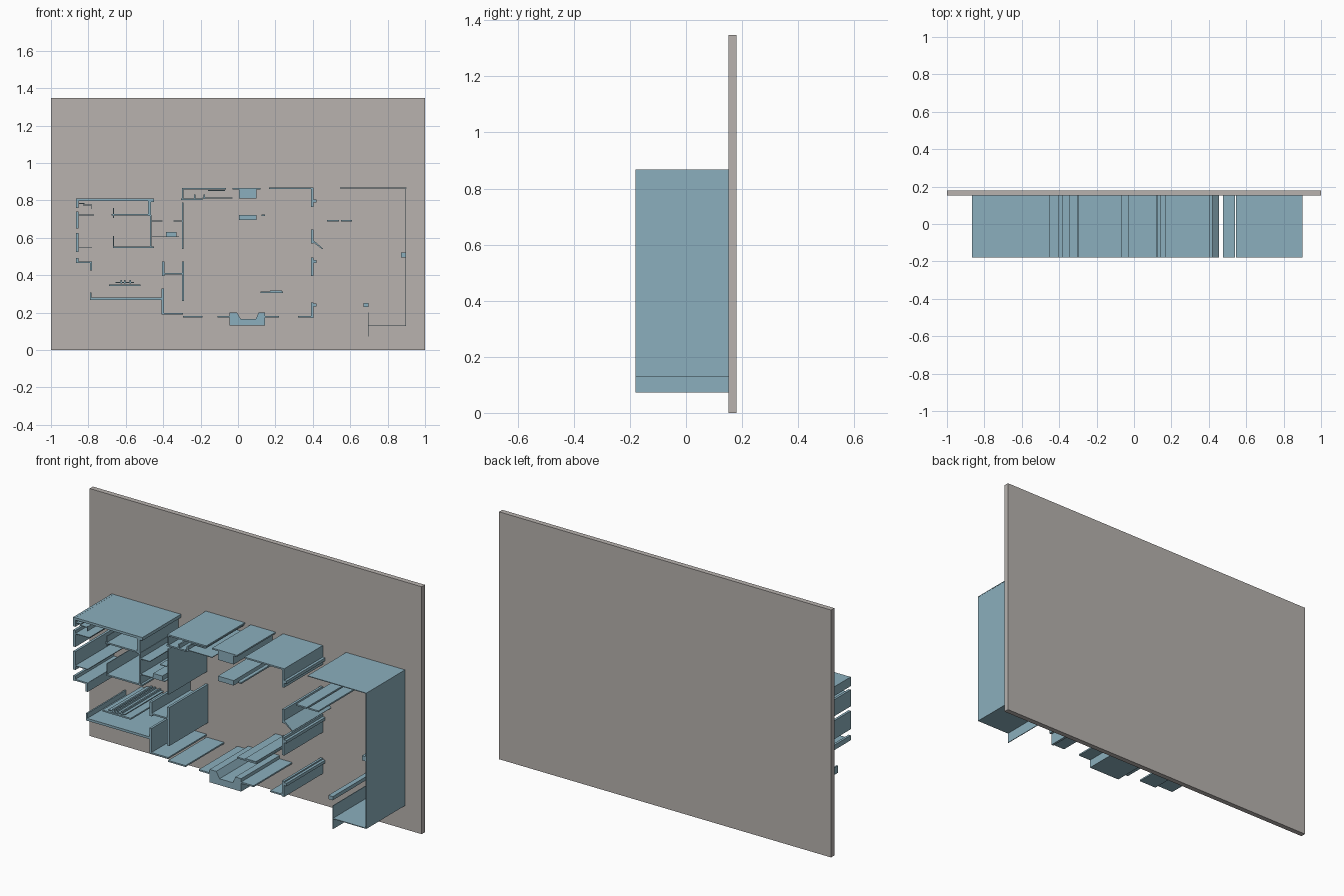
import bpy
import bmesh

cube = bpy.data.objects.get("Cube")
if cube:
    bpy.data.objects.remove(cube, do_unlink=True)

FRONT, BACK, BOARD_BACK = -0.18, 0.152, 0.18
THICK, MID, THIN = 0.013, 0.008, 0.004


def material(name, colour):
    mat = bpy.data.materials.new(name)
    mat.use_nodes = True
    mat.diffuse_color = (*colour, 1)
    mat.node_tree.nodes["Principled BSDF"].inputs["Base Color"].default_value = (*colour, 1)
    return mat


board_grey = material("warm_grey", (0.48, 0.45, 0.43))
wall_blue = material("dusty_blue", (0.26, 0.43, 0.51))


def prism(name, outline, near=FRONT, far=BACK, mat=wall_blue):
    """Extrude an x-z outline along y."""
    bm = bmesh.new()
    face = bm.faces.new([bm.verts.new((x, near, z)) for x, z in outline])
    result = bmesh.ops.extrude_face_region(bm, geom=[face])
    moved = [v for v in result["geom"] if isinstance(v, bmesh.types.BMVert)]
    bmesh.ops.translate(bm, verts=moved, vec=(0, far - near, 0))
    bmesh.ops.recalc_face_normals(bm, faces=bm.faces)
    mesh = bpy.data.meshes.new(name)
    bm.to_mesh(mesh)
    bm.free()
    mesh.materials.append(mat)
    obj = bpy.data.objects.new(name, mesh)
    bpy.context.collection.objects.link(obj)
    return obj


def block(name, left, right, low, high, **options):
    return prism(name, [(left, low), (right, low), (right, high), (left, high)], **options)


def across(name, left, right, height, thick=MID):
    return block(name, left, right, height - thick / 2, height + thick / 2)


def upright(name, x, low, high, thick=THICK):
    return block(name, x - thick / 2, x + thick / 2, low, high)


# Backing board
block("backing_board", -1, 1, 0, 1.347, near=BACK, far=BOARD_BACK, mat=board_grey)

# Left wing, outer walls
across("wing_top_wall", -.865, -.45, .803, THICK)
for low, high in ((.76, .81), (.65, .74), (.525, .625), (.465, .492)):
    upright("wing_outer_wall", -.86, low, high)
across("wing_lower_wall", -.865, -.78, .47)
upright("wing_lower_return", -.786, .425, .473)
across("wing_window_sill", -.83, -.785, .775, THIN)
upright("wing_window_jamb", -.782, .755, .78, THIN)
across("wing_window_ledge", -.85, -.82, .783, THIN)

# Left wing, partitions
across("upper_partition_stub", -.86, -.77, .722, THIN)
across("upper_partition", -.675, -.47, .722)
across("lower_partition_stub", -.86, -.78, .547, THIN)
across("lower_partition", -.665, -.45, .548)
upright("upper_door_jamb", -.665, .705, .76, THIN)
upright("lower_door_jamb", -.665, .545, .61, THIN)
upright("wing_inner_wall_top", -.473, .715, .805, .018)
upright("wing_inner_wall", -.466, .545, .722, MID)
across("wing_corner_cap", -.475, -.45, .796, MID)

# Porch and steps
across("porch_wall", -.79, -.4, .274, THICK)
upright("porch_end", -.786, .272, .307, MID)
across("lower_step", -.69, -.52, .347, MID)
across("upper_step", -.655, -.555, .361, THIN)
for x in (-.625, -.605, -.575):
    upright("step_post", x, .355, .373, MID)

# Hall
upright("hall_left_wall_upper", -.4, .395, .472)
upright("hall_left_wall_lower", -.402, .19, .328)
across("hall_cross_wall", -.4, -.295, .408)
upright("hall_right_wall", -.294, .262, .472)
across("hall_bottom_wall", -.405, -.295, .194)
across("hall_door_head_left", -.465, -.405, .69, THIN)
across("hall_door_head_right", -.345, -.295, .69, THIN)
across("hall_counter", -.46, -.315, .606, THIN)
block("hall_cupboard", -.385, -.33, .605, .632)
upright("hall_room_wall_lower", -.296, .54, .69, MID)
upright("hall_room_wall_middle", -.296, .69, .788, MID)
upright("hall_room_wall_upper", -.296, .81, .865, MID)

# Main room, top side
across("room_top_wall_left", -.3, -.065, .863, MID)
across("room_shelf_left", -.305, -.19, .806)
across("room_shelf_right", -.19, -.03, .813, THIN)
for x in (-.23, -.18):
    upright("shelf_post", x, .806, .832, MID)
across("top_wall_inner_edge", -.16, -.07, .852, THIN)
across("hearth_top", -.03, .12, .861)
block("hearth", .005, .1, .81, .863)
across("room_top_wall_right", .165, .4, .864, MID)
block("island", .005, .1, .695, .722)
across("island_stool", .125, .145, .72, MID)

# Main room, right side
for low, high in ((.765, .868), (.57, .645), (.395, .495), (.17, .255)):
    upright("room_right_wall", .398, low, high)
for z in (.797, .473, .24):
    block("wall_bracket", .404, .419, z - MID, z + MID)
prism("open_door", [(.4, .577), (.452, .538), (.455, .542), (.404, .586)])

# Main room, bottom side
across("bottom_wall_far_left", -.295, -.19, .178)
across("bottom_wall_left", -.11, -.045, .178)
across("bottom_wall_right", .145, .22, .178)
across("bottom_wall_far_right", .32, .4, .178)
across("low_table", .12, .24, .308)
across("table_edge", .17, .235, .315, THIN)
prism("bay_window", [(-.045, .13), (.145, .13), (.145, .2), (.11, .2),
                     (.095, .165), (.015, .165), (-.005, .2), (-.045, .2)])

# Terrace with thin boundary screens
across("terrace_top", .545, .9, .866, THIN)
upright("terrace_side", .897, .128, .868, THIN)
across("terrace_bottom", .695, .898, .13, THIN)
upright("terrace_gate", .696, .073, .2, THIN)
across("terrace_beam_left", .475, .54, .69)
across("terrace_beam_right", .55, .61, .69)
block("side_post", .872, .895, .495, .52)
block("gate_post", .67, .697, .23, .25)
